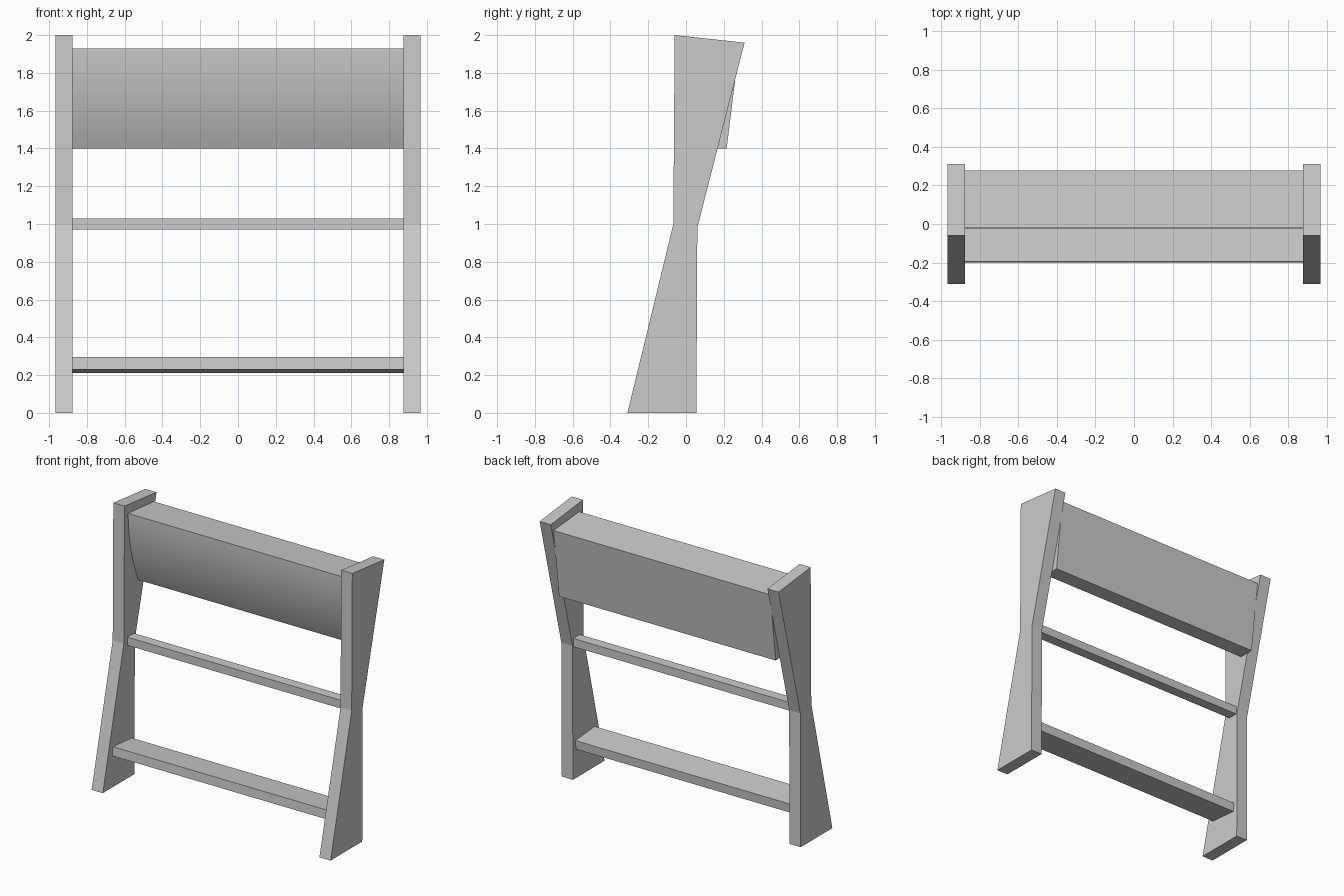
import bpy
import bmesh
import math

cube = bpy.data.objects.get("Cube")
if cube:
    bpy.data.objects.remove(cube)

# Single painted finish
grey = bpy.data.materials.new("light_grey")
grey.use_nodes = True
colour = (0.6, 0.6, 0.6, 1)
grey.diffuse_color = colour
grey.node_tree.nodes["Principled BSDF"].inputs["Base Color"].default_value = colour


def extrude_profile(name, profile, x0, x1):
    """Extrude a closed (y, z) outline along x."""
    bm = bmesh.new()
    face = bm.faces.new([bm.verts.new((x0, y, z)) for y, z in profile])
    moved = bmesh.ops.extrude_face_region(bm, geom=[face])["geom"]
    verts = [v for v in moved if isinstance(v, bmesh.types.BMVert)]
    bmesh.ops.translate(bm, verts=verts, vec=(x1 - x0, 0, 0))
    bmesh.ops.recalc_face_normals(bm, faces=bm.faces)
    mesh = bpy.data.meshes.new(name)
    bm.to_mesh(mesh)
    bm.free()
    mesh.materials.append(grey)
    obj = bpy.data.objects.new(name, mesh)
    bpy.context.collection.objects.link(obj)
    return obj


inner, outer = 0.875, 0.965

# Waisted side panels
panel = [(-0.31, 0), (0.055, 0), (0.06, 0.98), (0.31, 1.96), (-0.06, 2), (-0.067, 1)]
extrude_profile("left_side_panel", panel, inner, outer)
extrude_profile("right_side_panel", panel, -outer, -inner)

# Backrest: front curves back towards the bottom
top, bottom, steps = 1.93, 1.4, 16
front = [(-0.017 + 0.117 * (i / steps) ** 2, top + (bottom - top) * i / steps)
         for i in range(steps + 1)]
backrest = extrude_profile("backrest", front + [(0.215, bottom), (0.278, 1.905)],
                           -inner, inner)
bpy.ops.object.select_all(action="DESELECT")
backrest.select_set(True)
bpy.context.view_layer.objects.active = backrest
bpy.ops.object.shade_smooth_by_angle(angle=math.radians(30))

# Middle rail and tilted lower rail
extrude_profile("middle_rail", [(-0.025, 0.97), (0.05, 0.97), (0.05, 1.03), (-0.025, 1.03)],
                -inner, inner)
extrude_profile("lower_rail", [(-0.2, 0.23), (0.02, 0.21), (0.025, 0.275), (-0.195, 0.295)],
                -inner, inner)
